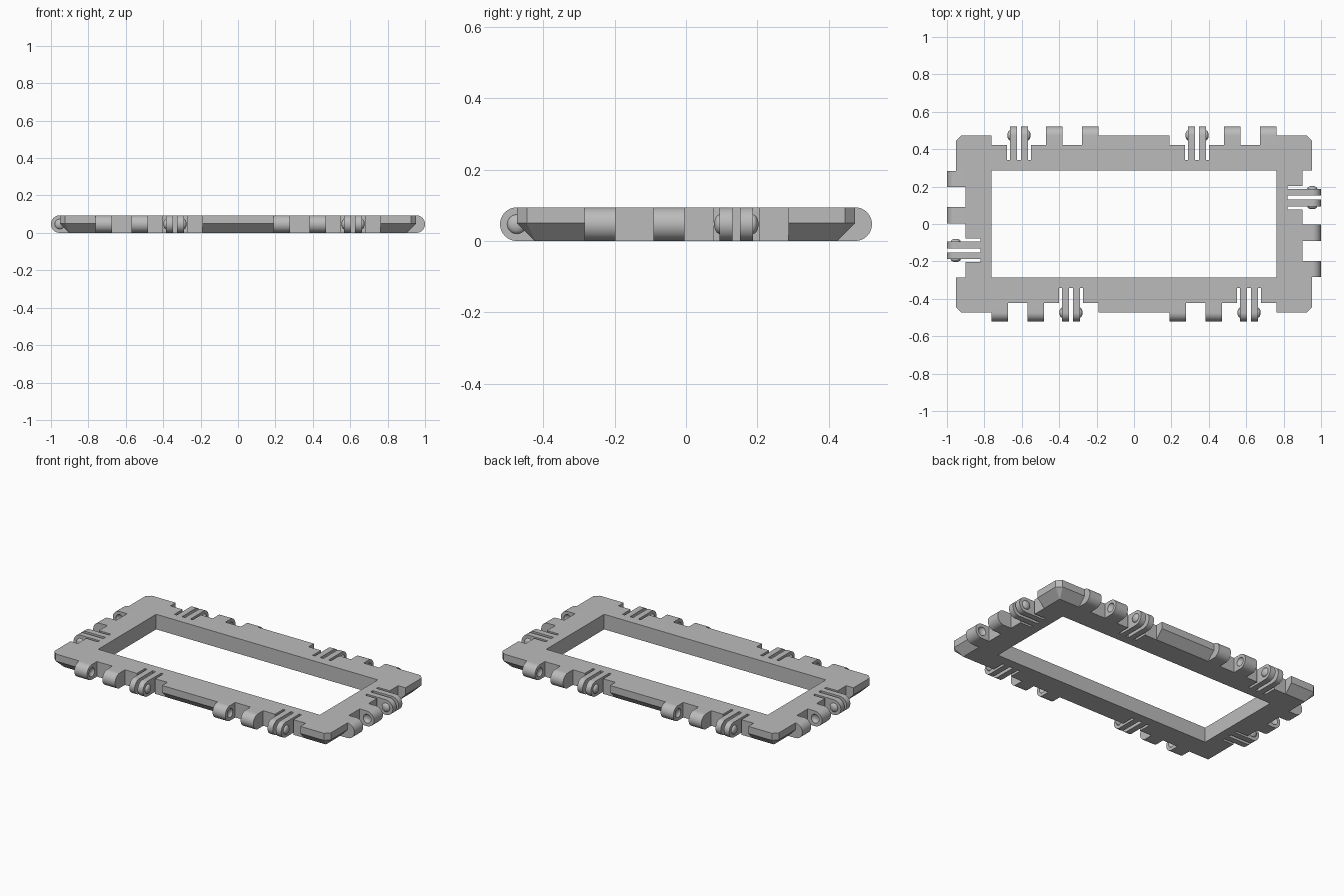
import bpy, bmesh, math
from mathutils import Matrix, Vector

if "Cube" in bpy.data.objects:
    bpy.data.objects.remove(bpy.data.objects["Cube"], do_unlink=True)

H = 0.094             # plate thickness
R = H / 2             # knuckle radius
HX, HY = 0.952, 0.474  # outer half sizes of the frame
NOTCH, SLIT = 0.098, 0.178  # depths measured inward from the knuckle tips
LENGTH, CLIP = 0.571, 0.425  # hinge group length, clip centre within it

grey = bpy.data.materials.new("plain grey")
grey.use_nodes = True
grey.diffuse_color = (0.5, 0.5, 0.5, 1)
grey.node_tree.nodes["Principled BSDF"].inputs["Base Color"].default_value = (0.5, 0.5, 0.5, 1)


def finish(bm, name, matrix=Matrix()):
    bmesh.ops.recalc_face_normals(bm, faces=bm.faces)
    mesh = bpy.data.meshes.new(name)
    bm.to_mesh(mesh)
    bm.free()
    mesh.transform(matrix)
    mesh.materials.append(grey)
    ob = bpy.data.objects.new(name, mesh)
    bpy.context.collection.objects.link(ob)
    return ob


def loft(rings, name, matrix=Matrix()):
    """Solid through a stack of matching rings, capped at both ends."""
    bm = bmesh.new()
    loops = [[bm.verts.new(p) for p in ring] for ring in rings]
    for a, b in zip(loops, loops[1:]):
        for i in range(len(a)):
            j = (i + 1) % len(a)
            bm.faces.new((a[i], a[j], b[j], b[i]))
    bm.faces.new(loops[0])
    bm.faces.new(loops[-1])
    return finish(bm, name, matrix)


def prism(outline, name, matrix=Matrix()):
    return loft([[(x, y, z) for x, y in outline] for z in (-0.1, 0.2)], name, matrix)


def select(ob):
    bpy.ops.object.select_all(action='DESELECT')
    ob.select_set(True)
    bpy.context.view_layer.objects.active = ob


def cut(ob, cutter):
    select(ob)
    mod = ob.modifiers.new("cut", 'BOOLEAN')
    mod.operation, mod.solver, mod.object = 'DIFFERENCE', 'EXACT', cutter
    bpy.ops.object.modifier_apply(modifier=mod.name)
    bpy.data.objects.remove(cutter, do_unlink=True)


def smooth(ob):
    select(ob)
    bpy.ops.object.shade_smooth_by_angle(angle=math.radians(30))


def button(u, name, matrix):
    """Flattened ball on the hinge axis, for bumps and dimples."""
    bm = bmesh.new()
    bmesh.ops.create_uvsphere(bm, u_segments=24, v_segments=16, radius=0.027)
    place = (Matrix.Translation((u, R, R)) @ Matrix.Diagonal((0.56, 1, 1, 1))
             @ Matrix.Rotation(math.pi / 2, 4, 'Y'))
    return finish(bm, name, matrix @ place)


def knuckle(u0, u1, name, matrix):
    """Round-nosed lug, extruded along the frame edge."""
    arc = [(R - R * math.sin(math.pi * i / 24), R - R * math.cos(math.pi * i / 24))
           for i in range(25)]
    profile = [(NOTCH, 0)] + arc + [(NOTCH, H)]
    return loft([[(u, d, z) for d, z in profile] for u in (u0, u1)], name, matrix)


# Frame with clipped corners and a bevelled underside
def octagon(inset, c, z):
    x, y = HX - inset, HY - inset
    return [(x, c - y, z), (x, y - c, z), (x - c, y, z), (c - x, y, z),
            (-x, y - c, z), (-x, c - y, z), (c - x, -y, z), (x - c, -y, z)]


frame = loft([octagon(0.05, 0.002, 0), octagon(0, 0.028, 0.05), octagon(0, 0.028, H)], "frame")
cut(frame, prism([(-0.763, -0.285), (0.763, -0.285), (0.763, 0.285), (-0.763, 0.285)],
                 "opening_cutter"))

# Hinge groups: u runs along the edge, d inward from the knuckle tips
front = [("front_left_end", Matrix.Translation((0.190, -0.521, 0))),
         ("front_right_end", Matrix.Translation((-0.762, -0.521, 0))),
         ("left_side", Matrix.Translation((1, -0.284, 0)) @ Matrix.Rotation(math.pi / 2, 4, 'Z'))]
turn = Matrix.Rotation(math.pi, 4, 'Z')
opposite = ["back_right_end", "back_left_end", "right_side"]
groups = front + [(name, turn @ m) for name, (_, m) in zip(opposite, front)]

for place, m in groups:
    # Notch with three slits around the clip fingers
    outline = [(0, -0.05), (0, NOTCH)]
    for a, b in ((-0.063, -0.047), (-0.0105, 0.0105), (0.047, 0.063)):
        outline += [(CLIP + a, NOTCH), (CLIP + a, SLIT), (CLIP + b, SLIT), (CLIP + b, NOTCH)]
    outline += [(LENGTH, NOTCH), (LENGTH, -0.05)]
    cut(frame, prism(outline, "notch_cutter", m))

    # Socket knuckles with facing dimples
    for i, (u0, u1, dimple) in enumerate(((0, 0.087, 0.087), (0.193, 0.28, 0.193))):
        lug = knuckle(u0, u1, f"{place}_socket_{i + 1}", m)
        cut(lug, button(dimple, "dimple_cutter", m))
        smooth(lug)

    # Springy clip fingers with outward bumps
    for i, s in enumerate((-1, 1)):
        ends = sorted((CLIP + s * 0.0105, CLIP + s * 0.047))
        smooth(knuckle(*ends, f"{place}_finger_{i + 1}", m))
        smooth(button(CLIP + s * 0.047, f"{place}_bump_{i + 1}", m))
